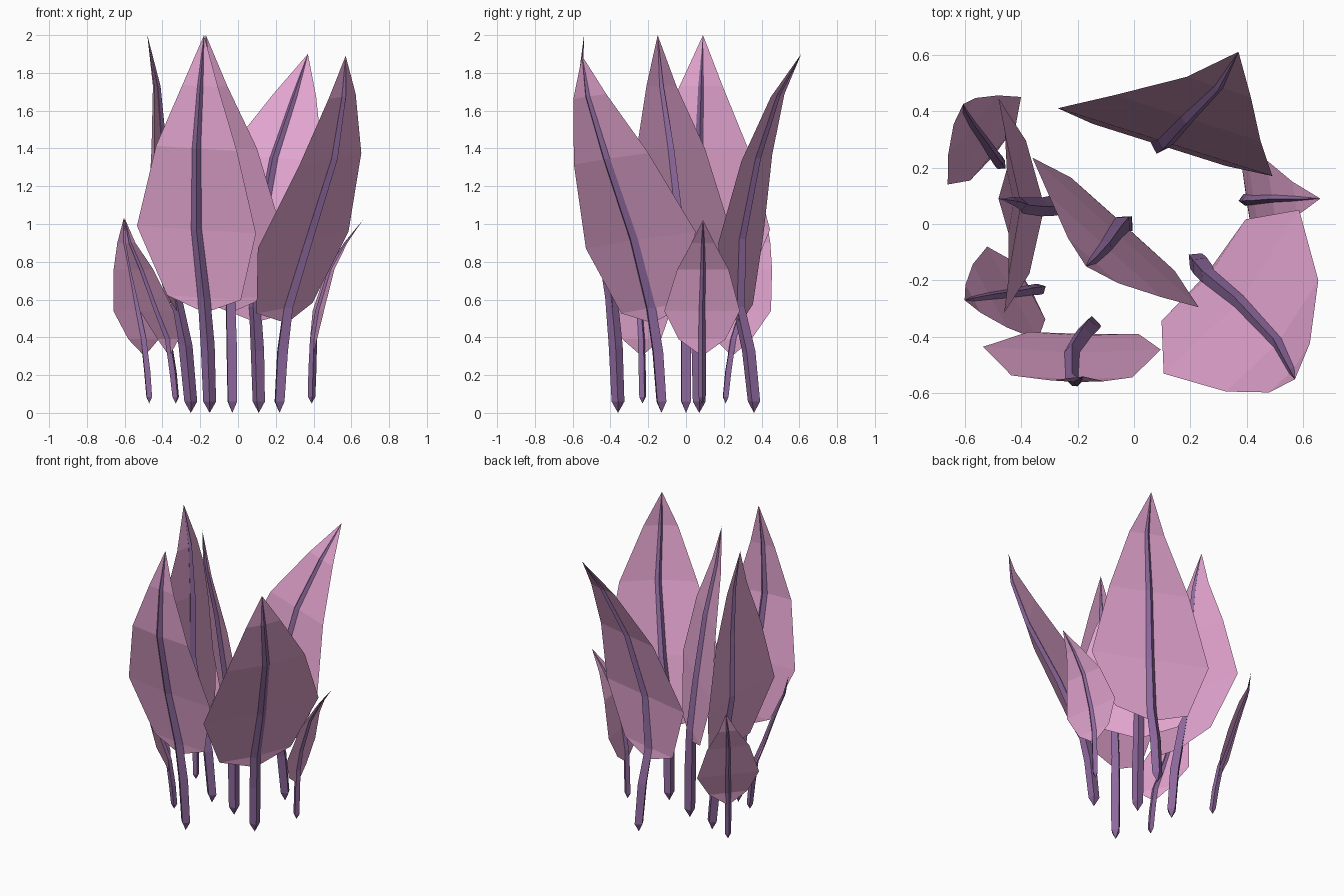
import bpy, bmesh, math
from mathutils import Vector

if "Cube" in bpy.data.objects:
    bpy.data.objects.remove(bpy.data.objects["Cube"])


def material(name, color):
    m = bpy.data.materials.new(name)
    m.diffuse_color = color
    m.use_nodes = True
    m.node_tree.nodes["Principled BSDF"].inputs["Base Color"].default_value = m.diffuse_color
    return m


PINK = material("petal_pink", (0.76, 0.37, 0.62, 1))
PURPLE = material("stem_purple", (0.27, 0.14, 0.34, 1))

# share of the full half width at blade stations 1-4
WIDTHS = (0.62, 1.0, 0.68, 0.30)
# heights: blade bottom, stations 1-4, tip
LARGE = (0.53, 0.61, 0.97, 1.40, 1.73)
SMALL = (0.30, 0.39, 0.54, 0.76, 0.90)


def finish(bm, name, mat):
    bmesh.ops.recalc_face_normals(bm, faces=bm.faces)
    me = bpy.data.meshes.new(name)
    bm.to_mesh(me)
    bm.free()
    me.materials.append(mat)
    ob = bpy.data.objects.new(name, me)
    bpy.context.collection.objects.link(ob)


def blade(name, bottom, ribs, tip, half, fold):
    # thin sheet: left edge, rib and right edge at every station
    bm = bmesh.new()
    b, t = bm.verts.new(bottom), bm.verts.new(tip)
    rows = [[bm.verts.new(p + half * s * w + fold * abs(s) * w) for s in (-1, 0, 1)]
            for p, w in zip(ribs, WIDTHS)]
    for i in (0, 1):
        bm.faces.new((b, rows[0][i + 1], rows[0][i]))
        for lo, hi in zip(rows, rows[1:]):
            bm.faces.new((lo[i], lo[i + 1], hi[i + 1], hi[i]))
        bm.faces.new((rows[-1][i], rows[-1][i + 1], t))
    finish(bm, name, PINK)


def stem(name, path, radii, side):
    # tapered four-sided rod, pointed at both ends
    bm = bmesh.new()
    out = Vector((-side.y, side.x, 0))
    first, last = bm.verts.new(path[0]), bm.verts.new(path[-1])
    rings = [[bm.verts.new(p + r * (side * math.cos(a) + out * math.sin(a)))
              for a in (0, math.pi / 2, math.pi, 3 * math.pi / 2)]
             for p, r in zip(path[1:-1], radii)]
    for i in range(4):
        j = (i + 1) % 4
        bm.faces.new((first, rings[0][j], rings[0][i]))
        for lo, hi in zip(rings, rings[1:]):
            bm.faces.new((lo[i], lo[j], hi[j], hi[i]))
        bm.faces.new((rings[-1][i], rings[-1][j], last))
    finish(bm, name, PURPLE)


def leaf(name, base, mids, tip, half, heights=LARGE, foot=0.0, fold=(0, 0, 0)):
    k = 1.0 if heights is LARGE else 0.58
    zs = [z + (tip[2] - 2.0) * 0.5 if heights is LARGE else z for z in heights]
    ribs = [Vector((x, y, z)) for (x, y), z in zip(mids, zs[1:])]
    ground = Vector((base[0], base[1], foot))
    tip, half = Vector(tip), Vector(half)
    low = ground.lerp(ribs[0], 0.35)
    low.z = 0.6 * zs[0] + 0.04
    bottom = low.lerp(ribs[0], 0.75)
    bottom.z = zs[0]
    blade(name + "_blade", bottom, ribs, tip, half, Vector(fold))
    side = Vector((half.x, half.y, 0)).normalized()
    path = [ground, ground + Vector((0, 0, 0.06 * k))] + [low] + ribs + [tip]
    radii = [r * k for r in (0.034, 0.037, 0.033, 0.028, 0.023, 0.015)]
    stem(name + "_stem", path, radii, side)


# large leaves
leaf("front_leaf", (-0.15, -0.36),
     ((-0.18, -0.395), (-0.22, -0.455), (-0.22, -0.55), (-0.20, -0.56)),
     (-0.18, -0.54, 2.0), (0.315, -0.005, -0.02), fold=(0, 0.015, 0))
leaf("front_right_leaf", (0.22, -0.13),
     ((0.265, -0.185), (0.375, -0.275), (0.51, -0.42), (0.56, -0.52)),
     (0.57, -0.55, 1.89), (0.24, 0.29, 0.045), fold=(-0.03, 0.035, 0))
leaf("back_leaf", (0.11, 0.36),
     ((0.09, 0.28), (0.11, 0.29), (0.19, 0.375), (0.30, 0.485)),
     (0.37, 0.61, 1.90), (0.38, -0.12, -0.025))
leaf("centre_leaf", (-0.03, 0.0),
     ((-0.04, 0.0), (-0.065, -0.03), (-0.10, -0.08), (-0.145, -0.13)),
     (-0.17, -0.15, 2.0), (0.295, -0.265, 0))
leaf("left_leaf", (-0.25, 0.07),
     ((-0.33, 0.06), (-0.395, 0.065), (-0.40, 0.07), (-0.425, 0.08)),
     (-0.48, 0.09, 2.0), (-0.01, 0.38, 0), fold=(-0.075, 0, 0))

# small leaves
leaf("back_left_small_leaf", (-0.47, 0.21),
     ((-0.50, 0.25), (-0.53, 0.295), (-0.57, 0.35), (-0.60, 0.40)),
     (-0.605, 0.425, 1.03), (0.13, 0.155, 0), SMALL, 0.05)
leaf("front_left_small_leaf", (-0.33, -0.23),
     ((-0.37, -0.235), (-0.43, -0.245), (-0.51, -0.255), (-0.57, -0.265)),
     (-0.60, -0.27, 1.03), (0.09, -0.165, 0), SMALL, 0.05)
leaf("right_small_leaf", (0.39, 0.085),
     ((0.40, 0.085), (0.425, 0.085), (0.49, 0.09), (0.57, 0.09)),
     (0.66, 0.09, 1.02), (-0.03, 0.2, 0), SMALL, 0.05)
